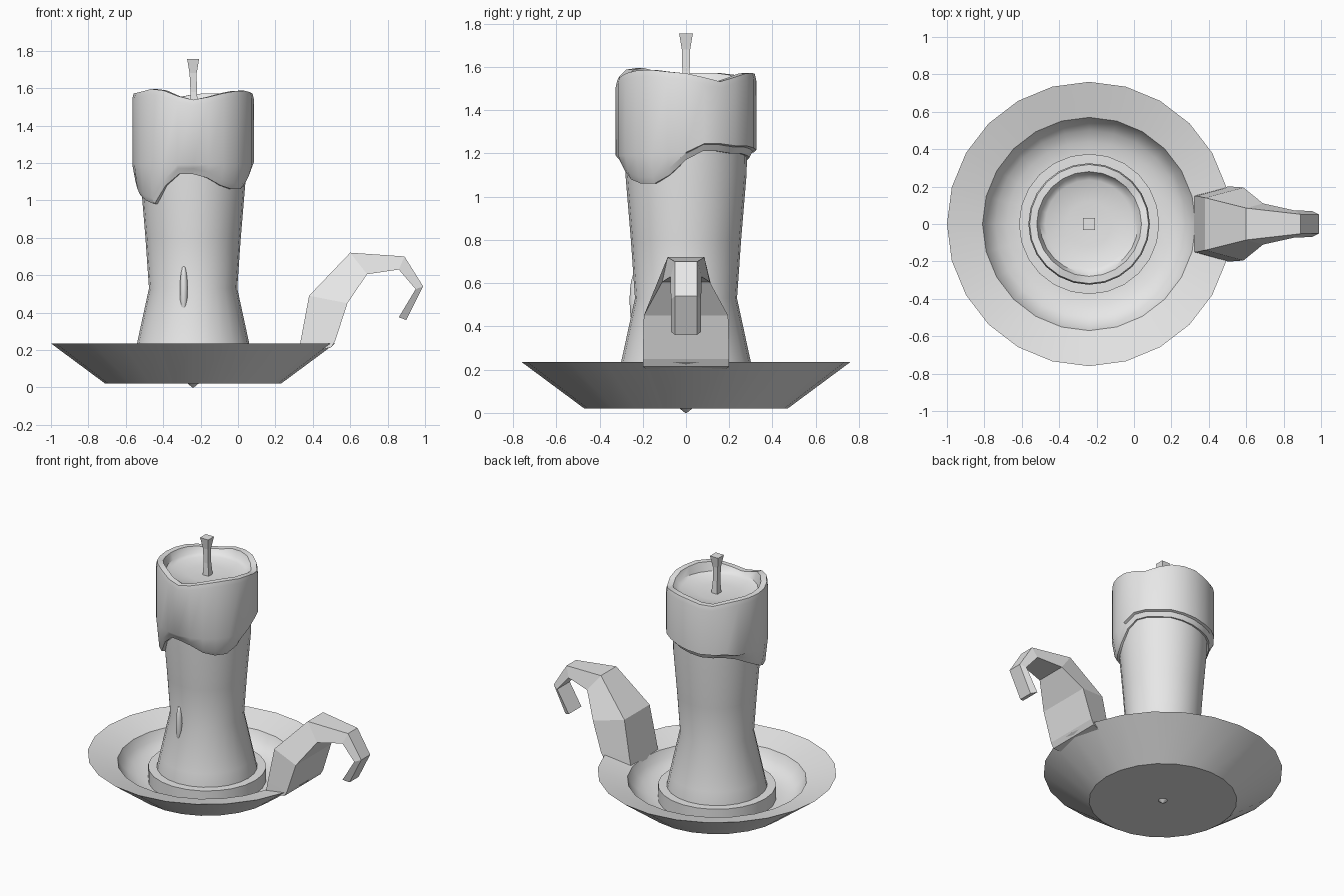
import bpy, bmesh
from math import sin, cos, pi, radians, exp
from mathutils import Vector

if "Cube" in bpy.data.objects:
    bpy.data.objects.remove(bpy.data.objects["Cube"])

CX = -0.24      # axis of the dish and candle
SEG = 24

grey = bpy.data.materials.new("plain_grey")
grey.use_nodes = True
grey.diffuse_color = (0.8, 0.8, 0.8, 1)
grey.node_tree.nodes["Principled BSDF"].inputs["Base Color"].default_value = (0.8, 0.8, 0.8, 1)


def finish(name, bm, smooth=None):
    bmesh.ops.recalc_face_normals(bm, faces=bm.faces)
    mesh = bpy.data.meshes.new(name)
    bm.to_mesh(mesh)
    bm.free()
    mesh.materials.append(grey)
    obj = bpy.data.objects.new(name, mesh)
    bpy.context.collection.objects.link(obj)
    if smooth:
        bpy.ops.object.select_all(action='DESELECT')
        obj.select_set(True)
        bpy.context.view_layer.objects.active = obj
        bpy.ops.object.shade_smooth_by_angle(angle=radians(smooth))
    return obj


def loft(name, rings, caps=True, smooth=None, closed=False):
    """Skin a list of equal-length point loops."""
    bm = bmesh.new()
    loops = [[bm.verts.new(p) for p in ring] for ring in rings]
    pairs = list(zip(loops, loops[1:]))
    if closed:
        pairs.append((loops[-1], loops[0]))
    for a, b in pairs:
        n = len(a)
        for i in range(n):
            j = (i + 1) % n
            bm.faces.new((a[i], a[j], b[j], b[i]))
    if caps and not closed:
        bm.faces.new(loops[0])
        bm.faces.new(loops[-1])
    return finish(name, bm, smooth)


def circle(r, z):
    """Ring round the axis; z is a height or a list of heights."""
    return [(CX + r * cos(2 * pi * i / SEG), r * sin(2 * pi * i / SEG),
             z[i] if isinstance(z, list) else z) for i in range(SEG)]


def lathe(name, profile, **kw):
    return loft(name, [circle(r, z) for r, z in profile], **kw)


# Dish: flared outside, sloped lip and rounded well
lathe("dish", [(0.47, 0.02), (0.76, 0.235), (0.57, 0.185), (0.545, 0.13),
               (0.50, 0.09), (0.44, 0.065), (0.37, 0.055)], smooth=32)
lathe("dish_bottom_point", [(0.03, 0.021), (0.004, 0.0)], smooth=30)

# Collar holding the candle
lathe("candle_collar", [(0.375, 0.04), (0.375, 0.15), (0.32, 0.15), (0.32, 0.04)],
      closed=True, smooth=30)

# Waisted candle body
lathe("candle_body", [(0.325, 0.06), (0.32, 0.14), (0.30, 0.235), (0.236, 0.53),
                      (0.255, 0.8), (0.28, 1.1), (0.285, 1.3)], smooth=30)

# Melted wax cap with wavy hem, uneven rim and sunken pool
hem = [1.17, 1.21, 1.21, 1.2, 1.2, 1.19, 1.18, 1.17, 1.17, 1.17, 1.15, 1.11,
       1.07, 1.03, 1.0, 0.98, 1.08, 1.14, 1.14, 1.12, 1.08, 1.06, 1.06, 1.1]
shoulder = [max(1.19, h + 0.035) for h in hem]


def bump(deg, centre, width):
    d = (deg - centre + 180) % 360 - 180
    return exp(-(d / width) ** 2)


rim = []
for i in range(SEG):
    a = 360 * i / SEG
    rim.append(1.572 - 0.035 * bump(a, 270, 20) - 0.04 * bump(a, 30, 18)
               - 0.03 * bump(a, 115, 18) + 0.025 * bump(a, 230, 20)
               + 0.015 * bump(a, 325, 20))
low_rim = [z - 0.03 for z in rim]
loft("wax_cap", [circle(0.265, hem), circle(0.293, hem),
                 circle(0.308, [h + 0.03 for h in hem]),
                 circle(0.325, shoulder), circle(0.325, low_rim),
                 circle(0.318, rim), circle(0.28, rim),
                 circle(0.262, 1.525), circle(0.235, 1.51),
                 circle(0.12, 1.5), circle(0.02, 1.495)], smooth=40)

# Small wax run on the front of the body
bm = bmesh.new()
bmesh.ops.create_uvsphere(bm, u_segments=10, v_segments=8, radius=1)
for v in bm.verts:
    v.co = Vector((-0.29 + 0.022 * v.co.x, -0.235 + 0.026 * v.co.y, 0.52 + 0.13 * v.co.z))
finish("wax_run", bm, 60)


# Square wick flaring at the top
def square(x, half, z):
    return [(x + sx * half, sy * half, z) for sx, sy in ((-1, -1), (1, -1), (1, 1), (-1, 1))]


loft("wick", [square(CX + 0.005, 0.024, 1.48), square(CX + 0.003, 0.017, 1.58),
              square(CX, 0.019, 1.68), square(CX, 0.032, 1.755)])

# Hooked handle: outer x, z, half width, then inner x, z, half width
sections = [(0.32, 0.17, 0.15, 0.50, 0.215, 0.2),
            (0.335, 0.25, 0.15, 0.52, 0.25, 0.2),
            (0.38, 0.49, 0.14, 0.585, 0.45, 0.195),
            (0.60, 0.72, 0.085, 0.69, 0.605, 0.11),
            (0.89, 0.70, 0.052, 0.86, 0.63, 0.072),
            (0.99, 0.54, 0.05, 0.95, 0.525, 0.07),
            (0.90, 0.36, 0.05, 0.86, 0.375, 0.07)]
loft("handle", [[(ox, -ow, oz), (ox, ow, oz), (ix, iw, iz), (ix, -iw, iz)]
                for ox, oz, ow, ix, iz, iw in sections])
